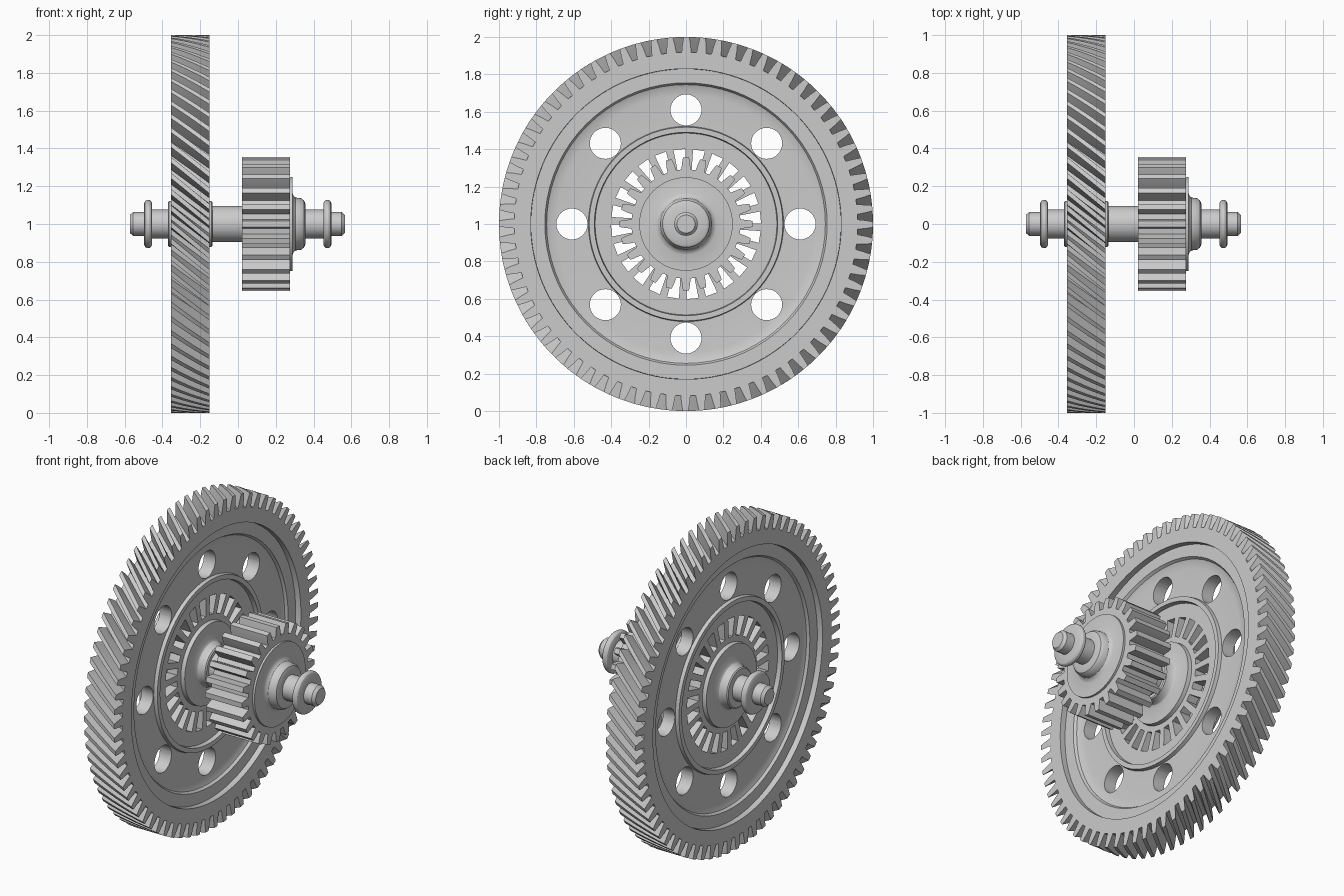
import bpy, bmesh
from math import cos, sin, pi, radians

if "Cube" in bpy.data.objects:
    bpy.data.objects.remove(bpy.data.objects["Cube"], do_unlink=True)

AXLE_Z = 1.0
GEAR_X, GEAR_HALF = -0.2525, 0.1025


def finish(bm, name, angle=30):
    """Turn a bmesh into a shaded object lying along the axle."""
    bmesh.ops.recalc_face_normals(bm, faces=bm.faces)
    mesh = bpy.data.meshes.new(name)
    bm.to_mesh(mesh)
    bm.free()
    obj = bpy.data.objects.new(name, mesh)
    bpy.context.collection.objects.link(obj)
    obj.location.z = AXLE_Z
    shade(obj, angle)
    return obj


def shade(obj, angle=30):
    bpy.ops.object.select_all(action='DESELECT')
    obj.select_set(True)
    bpy.context.view_layer.objects.active = obj
    bpy.ops.object.shade_smooth_by_angle(angle=radians(angle))


def circle(x, r, n, start=0.0):
    return [(x, r * cos(start + 2 * pi * i / n), r * sin(start + 2 * pi * i / n))
            for i in range(n)]


def skin(bm, loops, closed=False):
    """Bridge equal loops; cap the ends unless the stack closes on itself."""
    rings = [[bm.verts.new(p) for p in loop] for loop in loops]
    pairs = list(zip(rings, rings[1:]))
    if closed:
        pairs.append((rings[-1], rings[0]))
    else:
        bm.faces.new(rings[0])
        bm.faces.new(rings[-1])
    for a, b in pairs:
        for i in range(len(a)):
            j = (i + 1) % len(a)
            bm.faces.new((a[i], a[j], b[j], b[i]))


def lathe(name, profile, n=48, closed=False):
    bm = bmesh.new()
    skin(bm, [circle(x, r, n) for x, r in profile], closed)
    return finish(bm, name)


def toothed_ring(name, x0, x1, tip, root, inner, teeth, twist=0.0, steps=1):
    """Gear ring with trapezoid teeth, twisted along the axle if helical."""
    pitch = 2 * pi / teeth
    mid = root + 0.55 * (tip - root)
    tooth = [(-0.32, root), (-0.25, mid), (-0.17, tip),
             (0.17, tip), (0.25, mid), (0.32, root)]

    def loop(t, bore):
        x, turn = x0 + (x1 - x0) * t, twist * (t - 0.5) + pi / 2
        pts = []
        for k in range(teeth):
            for offset, r in tooth:
                a, r = (k + offset) * pitch + turn, inner if bore else r
                pts.append((x, r * cos(a), r * sin(a)))
        return pts

    loops = [loop(0, True)]
    loops += [loop(s / steps, False) for s in range(steps + 1)]
    loops.append(loop(1, True))
    bm = bmesh.new()
    skin(bm, loops, closed=True)
    return finish(bm, name, 25)


# Helical rim of the large gear
toothed_ring("large_gear_rim", GEAR_X - GEAR_HALF, GEAR_X + GEAR_HALF,
             1.0, 0.918, 0.83, 72, twist=0.17, steps=6)

# Dished web with ridge, flange and hub, the same on both sides
half = [(0.068, 0.845), (0.068, 0.755), (0.052, 0.745), (0.044, 0.725),
        (0.04, 0.69), (0.04, 0.522), (0.062, 0.518), (0.062, 0.49),
        (0.035, 0.486), (0.035, 0.25), (0.06, 0.247), (0.06, 0.15),
        (0.068, 0.135), (0.085, 0.125), (0.112, 0.122), (0.118, 0.115),
        (0.118, 0.07)]
profile = [(GEAR_X + x, r) for x, r in half]
profile += [(GEAR_X - x, r) for x, r in reversed(half)]
web = lathe("large_gear_web", profile, 72, closed=True)

# Round lightening holes and the ring of narrow slots
bm = bmesh.new()
ends = (GEAR_X - 0.2, GEAR_X + 0.2)
for k in range(8):
    a = k * pi / 4
    skin(bm, [[(x, y + 0.61 * cos(a), z + 0.61 * sin(a))
               for _, y, z in circle(x, 0.083, 32)] for x in ends])
for k in range(24):
    a = radians(95 + 15 * k)
    corners = [(0.285, -0.02), (0.4, -0.032), (0.4, 0.032), (0.285, 0.02)]
    skin(bm, [[(x, u * cos(a) - v * sin(a), u * sin(a) + v * cos(a))
               for u, v in corners] for x in ends])
cutter = finish(bm, "web_cutter")
cutter.hide_render = True
cut = web.modifiers.new("openings", 'BOOLEAN')
cut.operation = 'DIFFERENCE'
cut.solver = 'EXACT'
cut.object = cutter
bpy.context.view_layer.objects.active = web
bpy.ops.object.modifier_apply(modifier=cut.name)
bpy.data.objects.remove(cutter, do_unlink=True)
shade(web)

# Spur pinion
toothed_ring("pinion", 0.022, 0.275, 0.355, 0.292, 0.06, 24)

# Pinion end flange and rounded boss
lathe("pinion_boss", [(0.25, 0.25), (0.288, 0.25), (0.288, 0.165), (0.294, 0.15),
                      (0.305, 0.14), (0.335, 0.136), (0.35, 0.125),
                      (0.357, 0.105), (0.357, 0.06)])

# Stepped axle
lathe("axle", [(-0.572, 0.048), (-0.555, 0.063), (-0.48, 0.063), (-0.48, 0.076),
               (-0.3, 0.076), (-0.3, 0.095), (0.1, 0.095), (0.1, 0.076),
               (0.47, 0.076), (0.47, 0.063), (0.549, 0.063), (0.566, 0.048)])

# Rounded thrust collar near each axle end
for name, x in (("left_collar", 0.473), ("right_collar", -0.476)):
    lathe(name, [(x - 0.021, 0.05), (x - 0.021, 0.11), (x - 0.016, 0.121),
                 (x - 0.007, 0.127), (x + 0.007, 0.127), (x + 0.016, 0.121),
                 (x + 0.021, 0.11), (x + 0.021, 0.05)])
